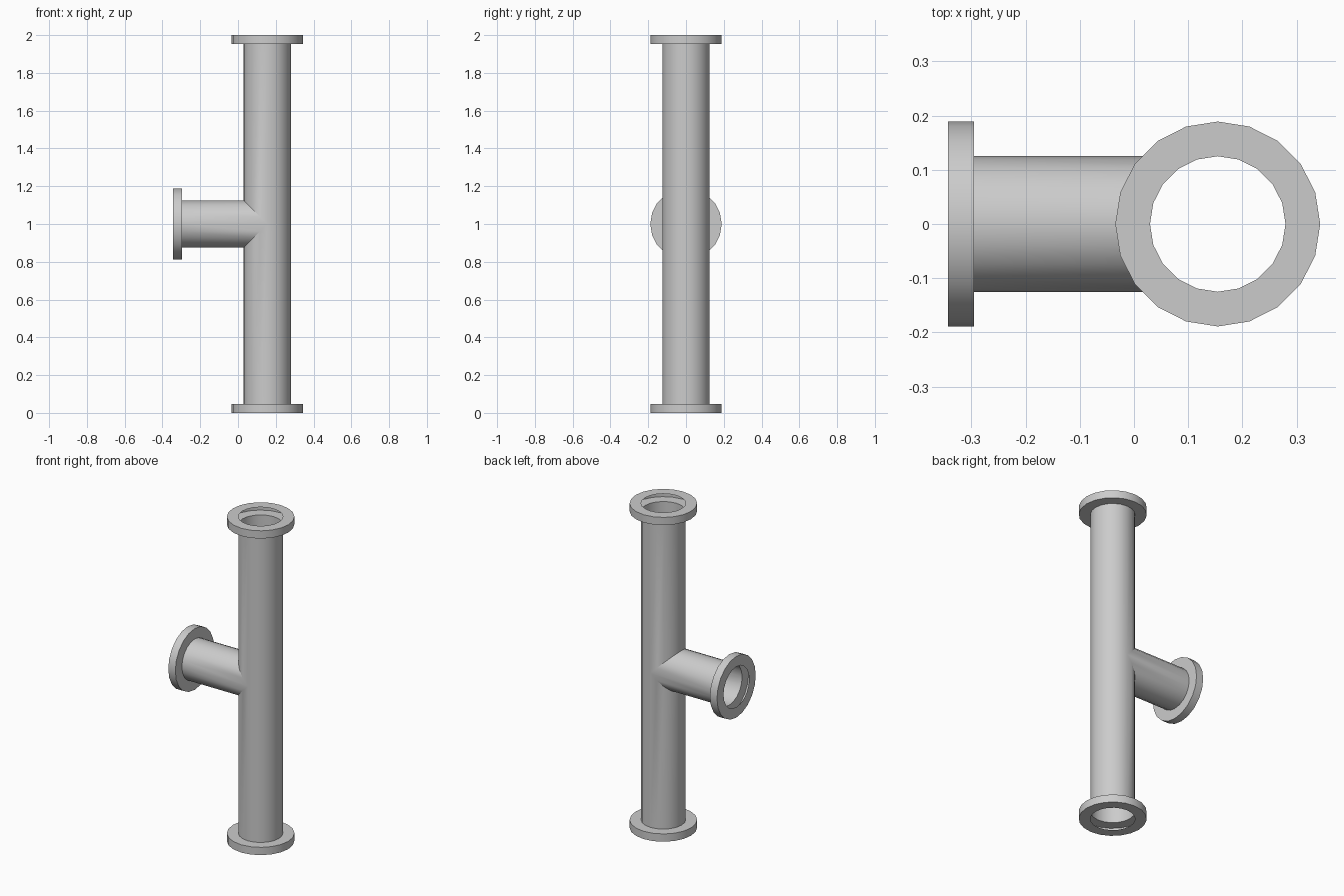
import bpy, bmesh
from math import sin, cos, tau, radians
from mathutils import Matrix, Vector

cube = bpy.data.objects.get("Cube")
if cube:
    bpy.data.objects.remove(cube, do_unlink=True)

SIDES = 20
PIPE_R, FLANGE_R, FLANGE_H = 0.125, 0.189, 0.048
CENTRE = Vector((0.1545, 0, 1))       # where the three arms meet
RUN, BRANCH = 1.0, 0.498              # arm lengths from the centre

metal = bpy.data.materials.new("grey metal")
metal.use_nodes = True
grey = (0.6, 0.6, 0.6, 1)
metal.diffuse_color = grey
metal.node_tree.nodes["Principled BSDF"].inputs["Base Color"].default_value = grey


def finish(bm, name):
    bmesh.ops.remove_doubles(bm, verts=bm.verts, dist=0.0005)
    bmesh.ops.recalc_face_normals(bm, faces=bm.faces)
    mesh = bpy.data.meshes.new(name)
    bm.to_mesh(mesh)
    bm.free()
    mesh.materials.append(metal)
    obj = bpy.data.objects.new(name, mesh)
    bpy.context.collection.objects.link(obj)
    bpy.ops.object.select_all(action='DESELECT')
    obj.select_set(True)
    bpy.context.view_layer.objects.active = obj
    bpy.ops.object.shade_smooth_by_angle(angle=radians(30))


def bridge(bm, a, b):
    for i in range(SIDES):
        j = (i + 1) % SIDES
        bm.faces.new((a[i], a[j], b[j], b[i]))


def ring(bm, frame, radius, height):
    """Ring of vertices across an arm; height is a function of the local x, y."""
    verts = []
    for i in range(SIDES):
        x, y = radius * cos(tau * i / SIDES), radius * sin(tau * i / SIDES)
        verts.append(bm.verts.new(frame @ Vector((x, y, height(x)))))
    return verts


# Local frames: z runs out along the arm, x lies in the plane of the tee
place = Matrix.Translation(CENTRE)
up = place
down = place @ Matrix.Rotation(radians(180), 4, 'X')
side = place @ Matrix.Rotation(radians(-90), 4, 'Y')
arms = {"top": (up, RUN), "bottom": (down, RUN), "branch": (side, BRANCH)}

# Tee pipe: open sleeves mitred where they meet
pipe = bmesh.new()
for name, (frame, length) in arms.items():
    mitre = abs if name == "branch" else (lambda x: max(0, -x))
    inner = ring(pipe, frame, PIPE_R, mitre)
    outer = ring(pipe, frame, PIPE_R, lambda x: length - FLANGE_H)
    bridge(pipe, inner, outer)
finish(pipe, "tee_pipe")

# Flanges: hollow collars, open towards the bore
for name, (frame, length) in arms.items():
    bm = bmesh.new()
    back, face = length - FLANGE_H, length
    profile = [(PIPE_R, back), (FLANGE_R, back), (FLANGE_R, face), (PIPE_R, face)]
    rings = [ring(bm, frame, r, lambda x, h=h: h) for r, h in profile]
    for a, b in zip(rings, rings[1:]):
        bridge(bm, a, b)
    finish(bm, name + "_flange")
